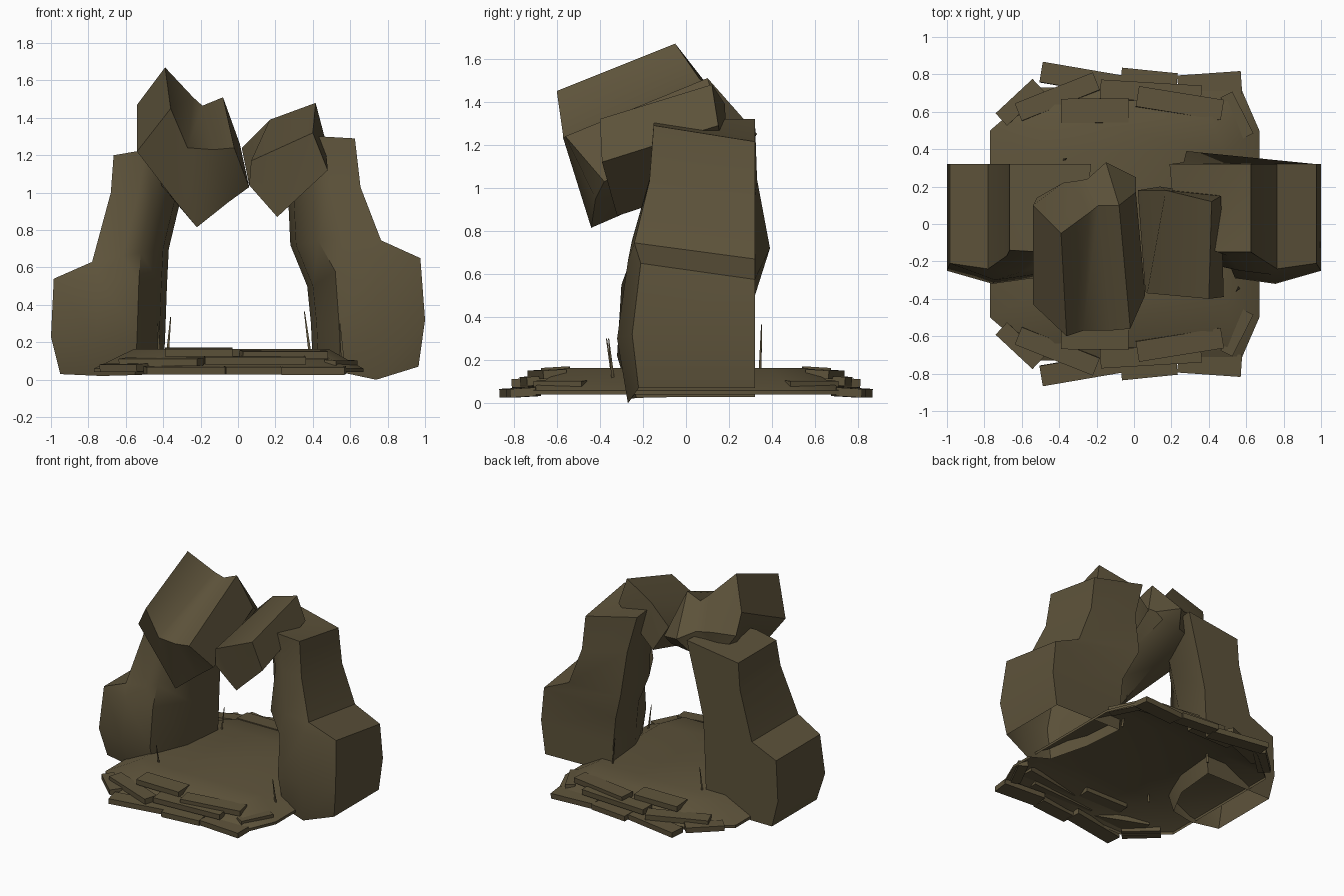
import bpy
import bmesh
import math
from mathutils import Matrix, Vector

default_cube = bpy.data.objects.get("Cube")
if default_cube:
    bpy.data.objects.remove(default_cube, do_unlink=True)

# One earthy stone colour for everything
stone = bpy.data.materials.new("brown_stone")
stone.use_nodes = True
colour = (0.11, 0.086, 0.043, 1)
stone.diffuse_color = colour
shader = stone.node_tree.nodes["Principled BSDF"]
shader.inputs["Base Color"].default_value = colour
shader.inputs["Roughness"].default_value = 0.9


def finish(name, bm, smooth_angle=0):
    """Turn a bmesh into a named, coloured object."""
    bmesh.ops.recalc_face_normals(bm, faces=bm.faces)
    mesh = bpy.data.meshes.new(name)
    bm.to_mesh(mesh)
    bm.free()
    mesh.materials.append(stone)
    obj = bpy.data.objects.new(name, mesh)
    bpy.context.collection.objects.link(obj)
    if smooth_angle:
        bpy.ops.object.select_all(action="DESELECT")
        obj.select_set(True)
        bpy.context.view_layer.objects.active = obj
        bpy.ops.object.shade_smooth_by_angle(angle=math.radians(smooth_angle))
    return obj


def loft(name, rings, smooth_angle, closed_start=True):
    """Skin a stack of equal-length rings; the first end may stay open."""
    bm = bmesh.new()
    loops = [[bm.verts.new(point) for point in ring] for ring in rings]
    count = len(loops[0])
    for low, high in zip(loops, loops[1:]):
        for i in range(count):
            j = (i + 1) % count
            bm.faces.new((low[i], low[j], high[j], high[i]))
    caps = [bm.faces.new(loops[-1])]
    if closed_start:
        caps.append(bm.faces.new(loops[0]))
    bmesh.ops.triangulate(bm, faces=caps)
    return finish(name, bm, smooth_angle)


# Leaning pillars: flat at the back, chamfered at the front, open underneath
def pillar(name, side, back_drop, levels):
    rings = []
    for z_out, z_mid, z_in, outer, inner, y_out, y_mid, y_back in levels:
        z_back = z_out - (back_drop if z_out > 0.5 else 0)
        shape = [
            (outer, 0.32, z_back),
            (inner, y_back, z_in),
            (inner + 0.03, 0.0, z_in),
            (inner + 0.15, y_mid + 0.03, (z_mid + z_in) / 2),
            (0.4 * inner + 0.6 * outer, y_mid, z_mid),
            (outer, y_out, z_out),
        ]
        rings.append([(side * x, y, z) for x, y, z in shape])
    return loft(name, rings, 45, closed_start=False)


pillar("left_pillar", 1, 0.075, [
    (0.07, 0.0, 0.08, 0.965, 0.4, -0.22, -0.27, 0.32),
    (0.32, 0.3, 0.3, 1.0, 0.39, -0.25, -0.32, 0.32),
    (0.65, 0.66, 0.5, 0.975, 0.37, -0.21, -0.27, 0.32),
    (0.745, 0.76, 0.72, 0.765, 0.28, -0.24, -0.25, 0.39),
    (1.03, 1.04, 1.04, 0.655, 0.265, -0.17, -0.17, 0.33),
    (1.29, 1.3, 1.32, 0.625, 0.19, -0.15, -0.15, 0.32),
])
pillar("right_pillar", -1, 0, [
    (0.03, 0.02, 0.03, 0.95, 0.4, -0.22, -0.26, 0.32),
    (0.23, 0.22, 0.22, 1.0, 0.39, -0.25, -0.32, 0.32),
    (0.54, 0.55, 0.5, 0.985, 0.38, -0.21, -0.3, 0.32),
    (0.63, 0.66, 0.7, 0.78, 0.37, -0.24, -0.26, 0.32),
    (1.0, 1.0, 0.95, 0.68, 0.31, -0.17, -0.18, 0.32),
    (1.2, 1.23, 1.26, 0.665, 0.23, -0.14, -0.15, 0.32),
])

# Large boulder: valley along its top, sloping back, rising underside
loft("large_boulder", [
    [(-0.54, -0.43, 1.22), (-0.36, -0.6, 1.45), (-0.27, -0.57, 1.24),
     (-0.13, -0.57, 1.23), (-0.02, -0.56, 1.24), (0.06, -0.38, 1.03),
     (-0.05, -0.42, 0.95), (-0.22, -0.44, 0.815), (-0.34, -0.43, 0.96)],
    [(-0.54, 0.1, 1.47), (-0.39, -0.05, 1.67), (-0.24, 0.06, 1.51),
     (-0.19, 0.1, 1.465), (-0.08, 0.1, 1.51), (0.01, 0.17, 1.26),
     (-0.04, -0.02, 1.07), (-0.22, -0.06, 0.98), (-0.42, -0.05, 1.05)],
    [(-0.52, 0.14, 1.3), (-0.38, 0.22, 1.32), (-0.31, 0.23, 1.31),
     (-0.25, 0.24, 1.3), (-0.15, 0.33, 1.25), (0.01, 0.25, 1.2),
     (-0.05, 0.25, 1.16), (-0.2, 0.25, 1.14), (-0.42, 0.17, 1.15)],
], 40)

# Small boulder leaning against it
loft("small_boulder", [
    [(0.06, -0.36, 1.04), (0.07, -0.37, 1.17), (0.4, -0.4, 1.32),
     (0.48, -0.39, 1.12), (0.21, -0.32, 0.87)],
    [(0.02, 0.18, 1.24), (0.17, 0.18, 1.39), (0.415, 0.12, 1.48),
     (0.465, 0.15, 1.29), (0.14, 0.2, 1.04)],
], 40)

# Ground slab: a hollow shell with a gently sloping rim
back_half = [(0.67, 0.5), (0.57, 0.73), (-0.5, 0.73), (-0.77, 0.5)]
outline = back_half + [(x, -y) for x, y in reversed(back_half)]
loft("ground_slab", [
    [(x, y, 0.04) for x, y in outline],
    [(x, y, 0.06) for x, y in outline],
    [(x * 0.72, y * 0.77, 0.165) for x, y in outline],
], 40, closed_start=False)

# Flat paving stones stepping down, mirrored front to back
# name: centre x, centre y, centre z, length, depth, turn
paving = {
    "top_stone_a": (-0.21, 0.605, 0.148, 0.36, 0.13, 0.01),
    "top_stone_b": (0.245, 0.645, 0.135, 0.46, 0.11, -0.16),
    "middle_stone_a": (0.09, 0.705, 0.105, 0.54, 0.1, -0.06),
    "middle_stone_b": (-0.41, 0.68, 0.095, 0.45, 0.1, 0.38),
    "corner_stone_a": (-0.61, 0.65, 0.065, 0.27, 0.09, 0.75),
    "corner_stone_b": (0.55, 0.58, 0.085, 0.25, 0.07, -1.1),
    "lower_stone_a": (-0.28, 0.775, 0.05, 0.44, 0.11, -0.17),
    "lower_stone_b": (0.08, 0.77, 0.05, 0.3, 0.1, -0.1),
    "lower_stone_c": (0.405, 0.745, 0.05, 0.34, 0.12, 0.07),
}
for name, (x, y, z, length, depth, turn) in paving.items():
    for end, sign in (("back", 1), ("front", -1)):
        bm = bmesh.new()
        place = (Matrix.Translation((x, sign * y, z))
                 @ Matrix.Rotation(sign * turn, 4, "Z")
                 @ Matrix.Rotation(-0.06 * sign, 4, "X")
                 @ Matrix.Diagonal((length, depth, 0.04, 1)))
        bmesh.ops.create_cube(bm, size=1, matrix=place)
        finish(f"{end}_{name}", bm)

# Thin grass blades beside the pillars
blades = [
    ((-0.38, 0.34, 0.1), (-0.36, 0.35, 0.335)),
    ((0.39, 0.34, 0.1), (0.355, 0.35, 0.365)),
    ((0.56, -0.34, 0.1), (0.545, -0.36, 0.3)),
    ((-0.42, -0.34, 0.1), (-0.43, -0.37, 0.3)),
]
for number, (root, tip) in enumerate(blades, 1):
    bm = bmesh.new()
    bmesh.ops.create_cone(bm, segments=3, radius1=0.01, radius2=0.003,
                          depth=1, cap_ends=True)
    root, tip = Vector(root), Vector(tip)
    for vert in bm.verts:
        along = root.lerp(tip, vert.co.z + 0.5)
        vert.co = along + Vector((vert.co.x, vert.co.y, 0))
    finish(f"grass_blade_{number}", bm)
